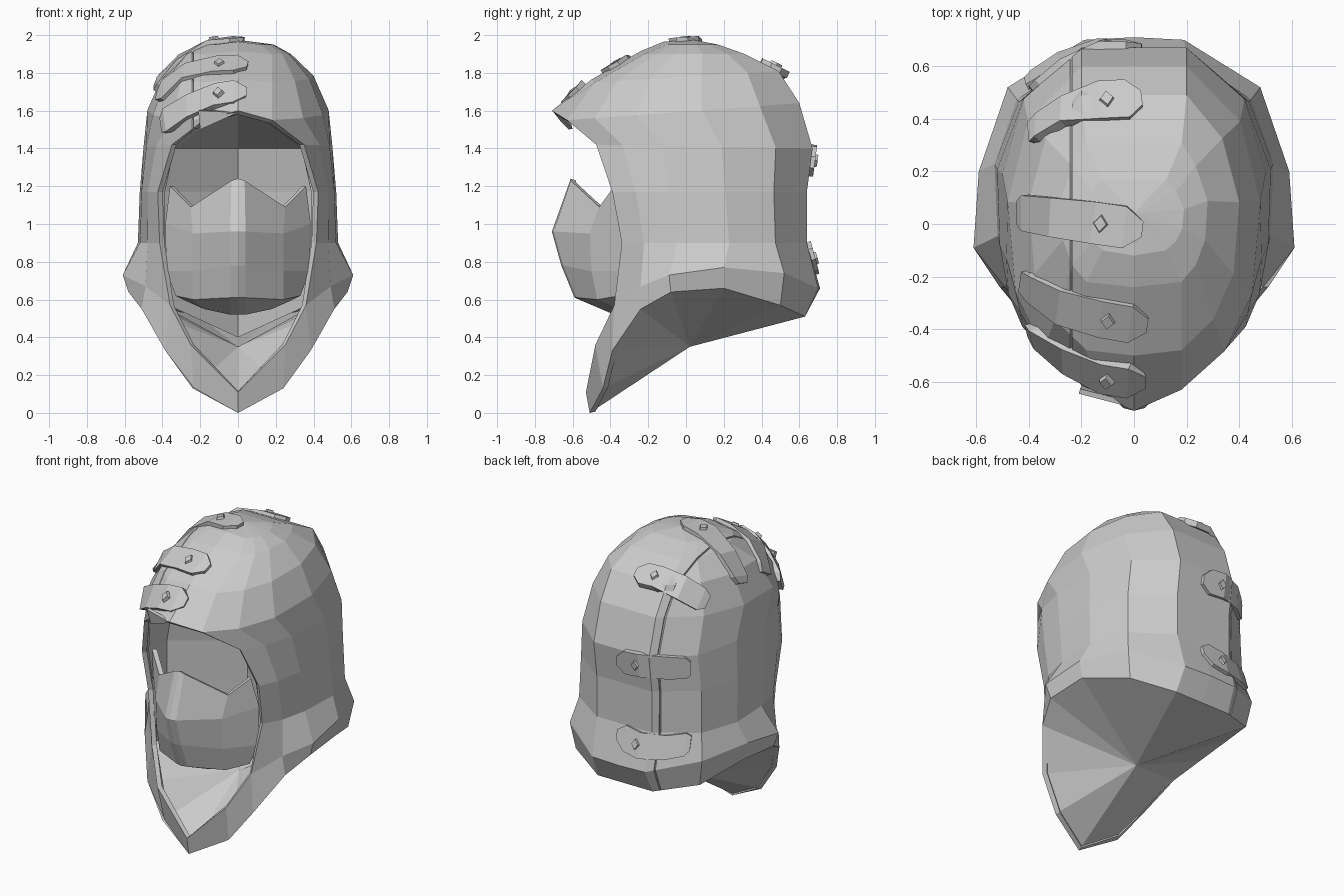
import bpy, bmesh
from mathutils import Vector
from mathutils.bvhtree import BVHTree

if "Cube" in bpy.data.objects:
    bpy.data.objects.remove(bpy.data.objects["Cube"], do_unlink=True)

grey = bpy.data.materials.new("cloth grey")
grey.use_nodes = True
tone = (0.6, 0.6, 0.6, 1)
grey.diffuse_color = tone
grey.node_tree.nodes["Principled BSDF"].inputs["Base Color"].default_value = tone


def grid(bm, rows):
    """Skin rows of half-profile points and their mirror image."""
    for side in (1, -1):
        vs = [[bm.verts.new((x * side, y, z)) for x, y, z in row] for row in rows]
        for a, b in zip(vs, vs[1:]):
            for i in range(len(a) - 1):
                bm.faces.new((a[i], a[i + 1], b[i + 1], b[i]))


def clean(bm, centre):
    """Weld the mesh and face it away from a centre point."""
    bmesh.ops.remove_doubles(bm, verts=bm.verts[:], dist=0.001)
    bmesh.ops.recalc_face_normals(bm, faces=bm.faces[:])
    facing = sum(f.normal.dot(f.calc_center_median() - centre) * f.calc_area() for f in bm.faces)
    if facing < 0:
        bmesh.ops.reverse_faces(bm, faces=bm.faces[:])
    bm.normal_update()


def finish(name, bm, thickness=0):
    mesh = bpy.data.meshes.new(name)
    bm.to_mesh(mesh)
    bm.free()
    ob = bpy.data.objects.new(name, mesh)
    bpy.context.collection.objects.link(ob)
    mesh.materials.append(grey)
    if thickness:
        mod = ob.modifiers.new("thickness", "SOLIDIFY")
        mod.thickness = thickness
        mod.offset = -1


# Hood: hem and flared ring, from the chin round to the back
hem = [(0, -.51, 0), (.24, -.44, .13), (.385, -.39, .33), (.51, -.24, .55), (.58, -.08, .64),
       (.57, .2, .66), (.45, .5, .57), (.2, .63, .51), (0, .63, .51)]
flare = [(0, -.53, .11), (.25, -.48, .36), (.36, -.38, .57), (.49, -.24, .67), (.61, -.09, .73),
         (.59, .2, .77), (.48, .52, .74), (.19, .7, .66), (0, .71, .66)]


def level(xf, yf, zf, w, yb, zb):
    """Half ring from the front edge, past the widest side, to the back."""
    strip = min(.2, w * .65)
    xs = (xf, xf + (w - xf) * .55, xf + (w - xf) * .9, w, w * .84, strip, 0)
    steps = (0, .12, .3, .58, .83, 1, 1)
    return [(x, yf + (yb - yf) * s, zf + (zb - zf) * s) for x, s in zip(xs, steps)]


walls = [level(.415, -.34, .9, .53, .64, .9),
         level(.425, -.39, 1.17, .52, .64, 1.17),
         level(.35, -.475, 1.42, .5, .67, 1.4),
         level(.18, -.63, 1.55, .48, .6, 1.64)]
dome = [[(0, -.71, 1.6)] + walls[-1]]
for ring in (level(.18, -.48, 1.75, .4, .49, 1.81),
             level(.18, -.22, 1.9, .28, .31, 1.9),
             level(.12, -.1, 1.95, .19, .17, 1.95)):
    x, y, z = ring[0]
    dome.append([(0, y - .02, z + .015)] + ring)
dome.append([(0, .04, 1.975)] * len(dome[0]))

core = Vector((0, 0, 1.2))
hood = bmesh.new()
grid(hood, [hem, flare])
grid(hood, [flare[2:]] + walls)
grid(hood, dome)
clean(hood, core)

# Sewn seam: a narrow groove over the crown and down the back
seam_x = -.24
for x in (seam_x - .004, seam_x, seam_x + .004):
    faces = [f for f in hood.faces
             if f.calc_center_median().z > 1.45 or f.calc_center_median().y > .3]
    edges = {e for f in faces for e in f.edges}
    verts = {v for f in faces for v in f.verts}
    bmesh.ops.bisect_plane(hood, geom=faces + list(edges) + list(verts),
                           plane_co=(x, 0, 0), plane_no=(1, 0, 0))
hood.normal_update()
tree = BVHTree.FromBMesh(hood)
for v in hood.verts:
    if abs(v.co.x - seam_x) < .0005:
        v.co -= v.normal * .012
finish("hood", hood, .03)

# Closed underside: a fan that meets at one point
floor = bmesh.new()
grid(floor, [hem, [(0, .02, .35)] * len(hem)])
clean(floor, core)
finish("hood_underside", floor)

# Lining: a recess behind the opening, creased down the middle
lining = bmesh.new()
grid(lining, [
    [(.17, -.6, 1.55), (.1, -.64, 1.57), (0, -.68, 1.59)],
    [(.33, -.45, 1.42), (.34, -.2, 1.4), (0, .1, 1.4)],
    [(.39, -.37, 1.17), (.39, -.18, 1.17), (0, .1, 1.17)],
    [(.39, -.32, .9), (.39, -.18, .9), (0, .1, .9)],
    [(.35, -.36, .58), (.37, -.18, .57), (0, .1, .4)]])
clean(lining, Vector((0, -.5, 1)))
bmesh.ops.reverse_faces(lining, faces=lining.faces[:])
finish("hood_lining", lining)

# Small torn flap hanging under the brow
flap = bmesh.new()
corners = ((-.21, -.645, 1.6), (-.2, -.62, 1.5), (-.1, -.665, 1.545), (0, -.7, 1.59))
flap.faces.new([flap.verts.new(c) for c in corners])
finish("brow_flap", flap, .02)

# Pointed face mask
mask = bmesh.new()
grid(mask, [
    [(0, -.61, 1.24), (.035, -.61, 1.23), (.25, -.46, 1.09), (.36, -.38, 1.2)],
    [(0, -.71, .96), (.04, -.7, .96), (.24, -.51, .95), (.385, -.33, 1)],
    [(0, -.66, .78), (.04, -.65, .78), (.24, -.5, .75), (.38, -.33, .75)],
    [(0, -.59, .61), (.04, -.58, .61), (.24, -.47, .6), (.33, -.35, .62)],
    [(0, -.38, .52), (.04, -.38, .52), (.18, -.36, .55), (.27, -.33, .59)]])
clean(mask, Vector((0, 0, .9)))
finish("face_mask", mask, .03)


def on_hood(p):
    """Surface point and outward normal beyond p."""
    way = (p - core).normalized()
    hit, normal, _, _ = tree.ray_cast(core, way)
    return hit, normal if normal.dot(way) > 0 else -normal


def strap(name, a, b):
    """Strap with clipped ends, bent to the hood, and a diamond stud."""
    a, b = Vector(a), Vector(b)
    bm = bmesh.new()
    rows = []
    for t, half in ((0, .045), (.08, .07), (.35, .075), (.65, .08), (.87, .08), (1, .03)):
        p, n = on_hood(a.lerp(b, t))
        across = n.cross(b - a).normalized() * half
        rows.append([bm.verts.new(q) for q in (
            p - across - n * .015, p + across - n * .015,
            p + across + n * .022, p - across + n * .022)])
    for r, s in zip(rows, rows[1:]):
        for i in range(4):
            j = (i + 1) % 4
            bm.faces.new((r[i], r[j], s[j], s[i]))
    bm.faces.new(rows[0])
    bm.faces.new(rows[-1])
    bmesh.ops.recalc_face_normals(bm, faces=bm.faces[:])
    finish(name, bm)

    p, n = on_hood(a.lerp(b, .7))
    along = (b - a - n * n.dot(b - a)).normalized()
    across = n.cross(along)
    stud = bmesh.new()
    bmesh.ops.create_cone(stud, cap_ends=True, segments=4, radius1=.042, radius2=.03, depth=.03)
    for v in stud.verts:
        v.co = p + along * v.co.x * .8 + across * v.co.y + n * (v.co.z + .02)
    finish(name + "_stud", stud)


straps = {
    "brow_strap": ((-.4, -.41, 1.53), (.04, -.61, 1.705)),
    "forehead_strap": ((-.42, -.22, 1.68), (.05, -.39, 1.85)),
    "crown_strap": ((-.46, .05, 1.75), (.03, -.02, 1.98)),
    "rear_crown_strap": ((-.4, .36, 1.71), (.03, .48, 1.83)),
    "back_strap": ((-.42, .55, 1.34), (.03, .67, 1.33)),
    "nape_strap": ((-.43, .56, .82), (.03, .67, .83)),
}
for name, (a, b) in straps.items():
    strap(name, a, b)
